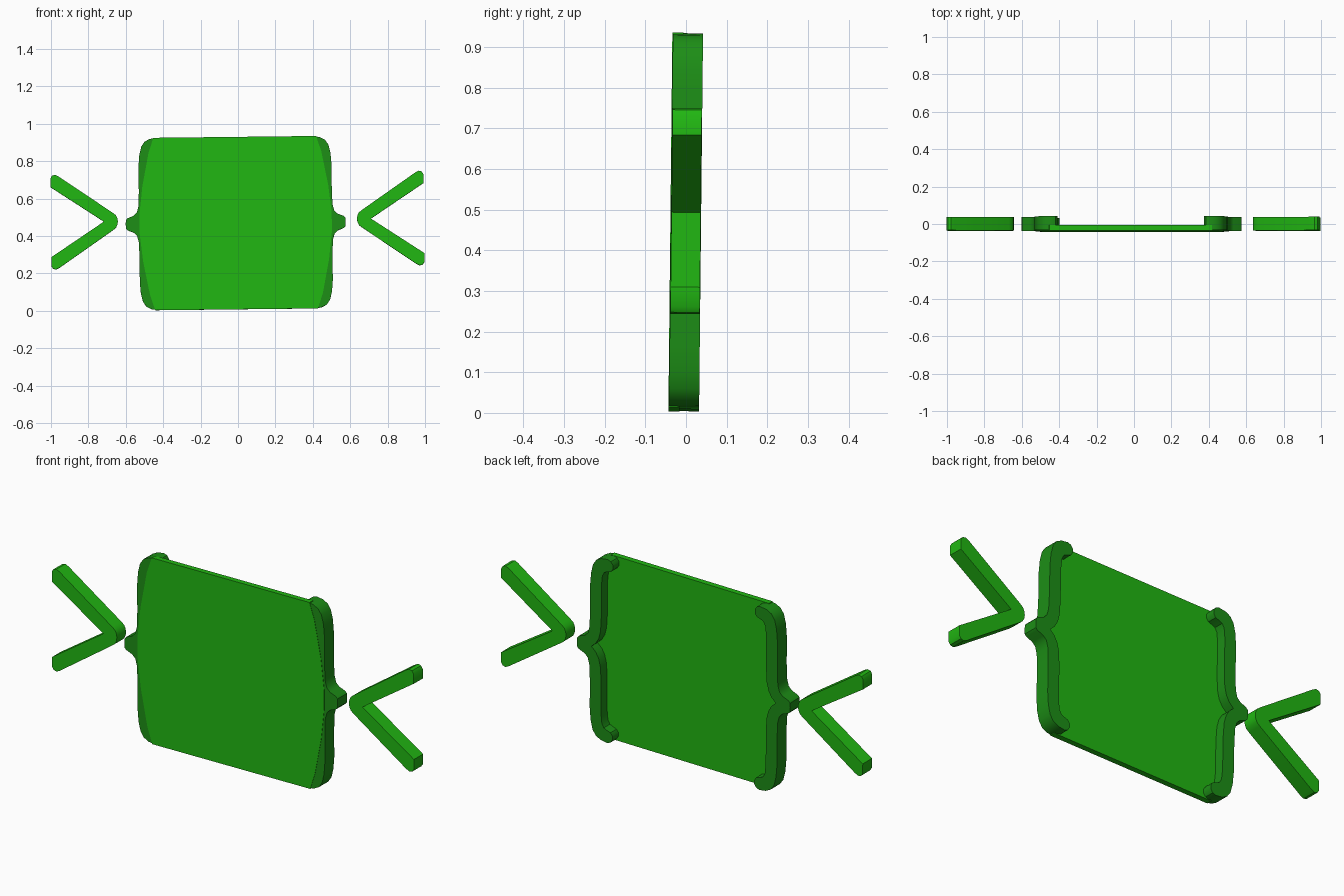
import bpy, bmesh, math
from mathutils import Matrix

if "Cube" in bpy.data.objects:
    bpy.data.objects.remove(bpy.data.objects["Cube"])

# whole model is very slightly tilted
TILT = (Matrix.Translation((0, 0, 0.466)) @ Matrix.Rotation(math.radians(-0.6), 4, 'X')
        @ Matrix.Rotation(math.radians(-0.65), 4, 'Y'))


def material(name, col):
    m = bpy.data.materials.new(name)
    m.diffuse_color = col
    m.use_nodes = True
    m.node_tree.nodes["Principled BSDF"].inputs["Base Color"].default_value = m.diffuse_color
    return m


bright = material("bright_green", (0.015, 0.47, 0.006, 1))
dark = material("dark_green", (0.012, 0.27, 0.008, 1))


def extrude(name, outline, y0, y1, mat, side=1, dx=0.0, dz=0.0):
    """Extrude an x-z outline from y0 to y1, optionally mirrored in x."""
    bm = bmesh.new()
    f = bm.faces.new([bm.verts.new((side * x + dx, y0, z + dz)) for x, z in outline])
    r = bmesh.ops.extrude_face_region(bm, geom=[f])
    bmesh.ops.translate(bm, vec=(0, y1 - y0, 0),
                        verts=[v for v in r["geom"] if isinstance(v, bmesh.types.BMVert)])
    bmesh.ops.recalc_face_normals(bm, faces=bm.faces)
    bm.transform(TILT)
    me = bpy.data.meshes.new(name)
    bm.to_mesh(me)
    bm.free()
    me.materials.append(mat)
    ob = bpy.data.objects.new(name, me)
    bpy.context.collection.objects.link(ob)
    bpy.ops.object.select_all(action='DESELECT')
    ob.select_set(True)
    bpy.context.view_layer.objects.active = ob
    bpy.ops.object.shade_smooth_by_angle(angle=math.radians(35))


def mirrored(half):
    """Close an upper half outline by reflecting it in z."""
    return half + [(x, -z) for x, z in reversed(half) if z != 0]


# upper half of a curly brace: outer edge from tip up, round hook end, inner edge down
brace_half = [(0.588, 0), (0.587, 0.022), (0.578, 0.032), (0.545, 0.045), (0.528, 0.062),
              (0.519, 0.095), (0.516, 0.17), (0.516, 0.31), (0.511, 0.37), (0.50, 0.415),
              (0.482, 0.441), (0.455, 0.455), (0.42, 0.46), (0.402, 0.454), (0.391, 0.438),
              (0.391, 0.419), (0.401, 0.404), (0.42, 0.398), (0.438, 0.39), (0.449, 0.37),
              (0.454, 0.32), (0.454, 0.16), (0.458, 0.09), (0.468, 0.05), (0.484, 0.022),
              (0.508, 0)]
# chevron outer edge from the apex, cut end; inner apex closes it
chevron_half = [(0.639, 0), (0.642, 0.018), (0.650, 0.034), (0.665, 0.046), (0.955, 0.245),
                (0.972, 0.253), (0.988, 0.249), (0.997, 0.235), (0.997, 0.187), (0.714, 0)]

for side, label in ((-1, "left"), (1, "right")):
    extrude(label + "_brace", mirrored(brace_half), -0.037, 0.037, dark, side, -0.0125, 0.003)
    extrude(label + "_chevron", mirrored(chevron_half), -0.036, 0.036, bright, side, -0.003, 0.019)

# thin front panel overlapping the braces
edge = [(0.435, 0.461), (0.462, 0.38), (0.497, 0.2), (0.514, 0.05)]
right = edge + [(x, -z) for x, z in reversed(edge)]
panel = right + [(-x, z) for x, z in reversed(right)]
extrude("front_panel", panel, -0.0385, -0.011, bright, 1, -0.0125, 0.003)
